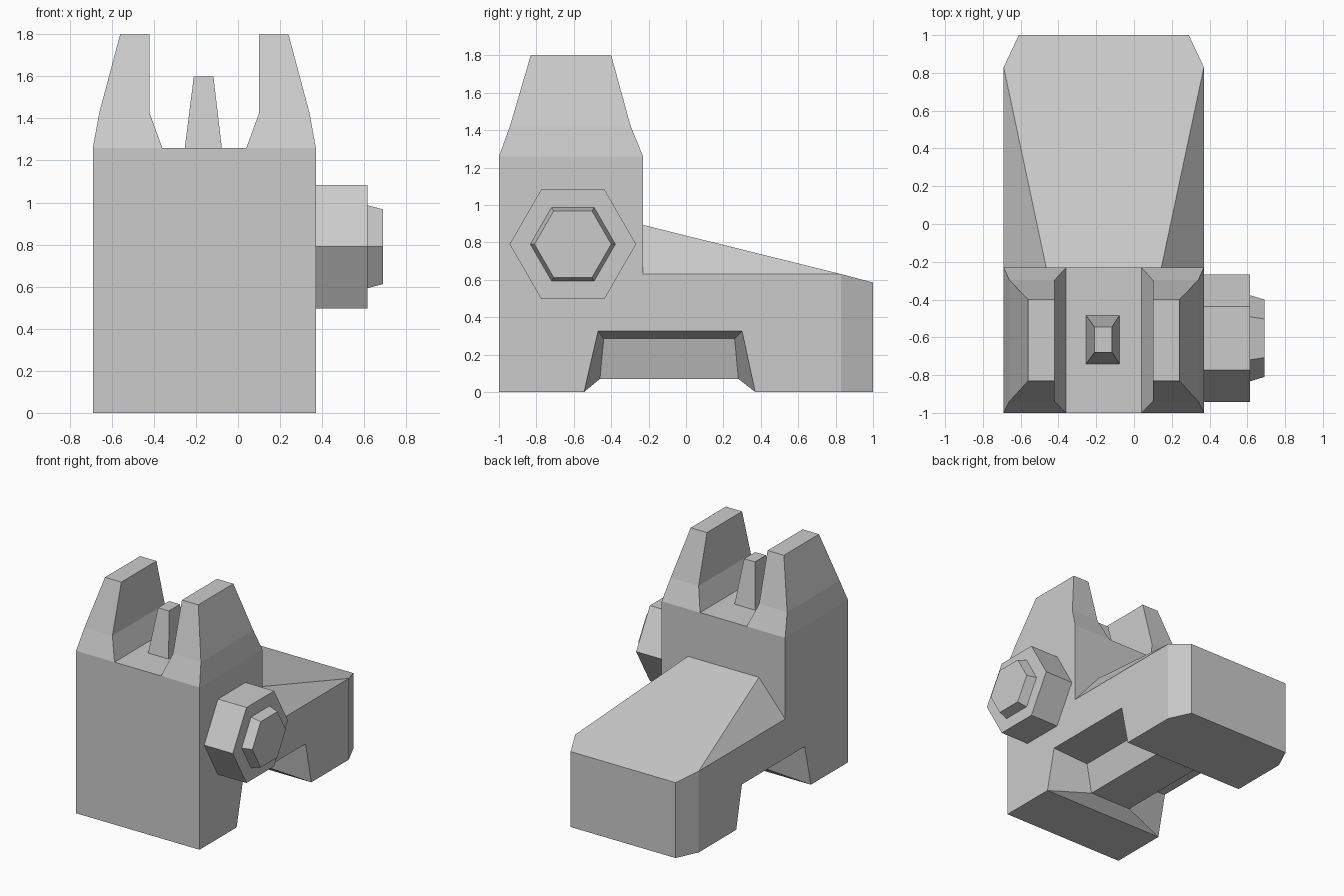
import bpy, bmesh, math

if "Cube" in bpy.data.objects:
    bpy.data.objects.remove(bpy.data.objects["Cube"])

MID = -0.16    # symmetry plane of the body
HW = 0.53      # half width of the body


def finish(name, bm):
    bmesh.ops.remove_doubles(bm, verts=bm.verts, dist=1e-4)
    bmesh.ops.dissolve_limit(bm, angle_limit=0.005, verts=bm.verts, edges=bm.edges)
    bmesh.ops.recalc_face_normals(bm, faces=bm.faces)
    me = bpy.data.meshes.new(name)
    bm.to_mesh(me)
    bm.free()
    ob = bpy.data.objects.new(name, me)
    bpy.context.collection.objects.link(ob)
    return ob


def loft(name, rings):
    """Closed solid through a stack of equal-length point rings."""
    bm = bmesh.new()
    vs = [[bm.verts.new(p) for p in r] for r in rings]
    for a, b in zip(vs, vs[1:]):
        for i in range(len(a)):
            j = (i + 1) % len(a)
            bm.faces.new((a[i], a[j], b[j], b[i]))
    bm.faces.new(vs[0])
    bm.faces.new(vs[-1])
    return finish(name, bm)


def rect(x0, x1, y0, y1, z):
    return [(x0, y0, z), (x1, y0, z), (x1, y1, z), (x0, y1, z)]


def hexagon(x, r, y=-0.605, z=0.79):
    return [(x, y + r * math.cos(k * math.pi / 3), z + r * math.sin(k * math.pi / 3))
            for k in range(6)]


# Body: upright block, sloping tail and recessed underside; half is built, then mirrored
def y_z(x, pts):
    return [(x, y, z) for y, z in pts]


out = y_z(HW, [(-0.545, 0), (-0.47, 0.325), (0.30, 0.325), (0.37, 0)])          # recess rim
inn = [(0.18, -0.46, 0.07), (0.24, -0.44, 0.285), (0.24, 0.26, 0.285), (0.18, 0.28, 0.07)]
side = y_z(HW, [(0.83, 0), (0.83, 0.63), (-0.23, 0.63), (-0.23, 1.26), (-1, 1.26), (-1, 0)])
slope = (0.305, -0.23, 0.893)
back_low, back_high = (0.45, 1, 0), (0.45, 1, 0.585)


def c(p):      # point moved to the symmetry plane
    return (0, p[1], p[2])


half = [
    out + side,
    [out[0], inn[0], inn[1], out[1]], [out[1], inn[1], inn[2], out[2]],
    [out[2], inn[2], inn[3], out[3]], inn,
    [out[0], inn[0], c(inn[0]), c(out[0])],
    [inn[0], inn[3], c(inn[3]), c(inn[0])],
    [out[3], inn[3], c(inn[3]), c(out[3])],
    [side[5], out[0], c(out[0]), c(side[5])],
    [out[3], side[0], back_low, c(back_low), c(out[3])],
    [side[0], side[1], back_high, back_low],
    [back_low, back_high, c(back_high), c(back_low)],
    [back_high, side[1], slope, c(slope), c(back_high)],
    [side[1], side[2], slope],
    [slope, side[2], side[3], c(side[3]), c(slope)],
    [side[3], side[4], c(side[4]), c(side[3])],
    [side[4], side[5], c(side[5]), c(side[4])],
]
bm = bmesh.new()
for s in (1, -1):
    for poly in half:
        bm.faces.new([bm.verts.new((MID + s * x, y, z)) for x, y, z in poly])
finish("body", bm)

# Pair of tapered prongs on top
for label, s in (("right", 1), ("left", -1)):
    loft(label + "_prong", [
        rect(MID + s * a, MID + s * b, y0, y1, z) for a, b, y0, y1, z in (
            (0.20, HW, -1, -0.23, 1.26),
            (0.26, 0.50, -0.94, -0.297, 1.425),
            (0.26, 0.40, -0.83, -0.40, 1.80))])

# Small post between the prongs
loft("centre_post", [rect(-0.253, -0.077, -0.74, -0.485, 1.26),
                     rect(-0.21, -0.117, -0.68, -0.545, 1.60)])

# Hexagonal knob on the right side with a smaller tapered cap
loft("side_knob", [hexagon(0.36, 0.338), hexagon(0.615, 0.338)])
loft("knob_cap", [hexagon(0.61, 0.229), hexagon(0.69, 0.205)])
